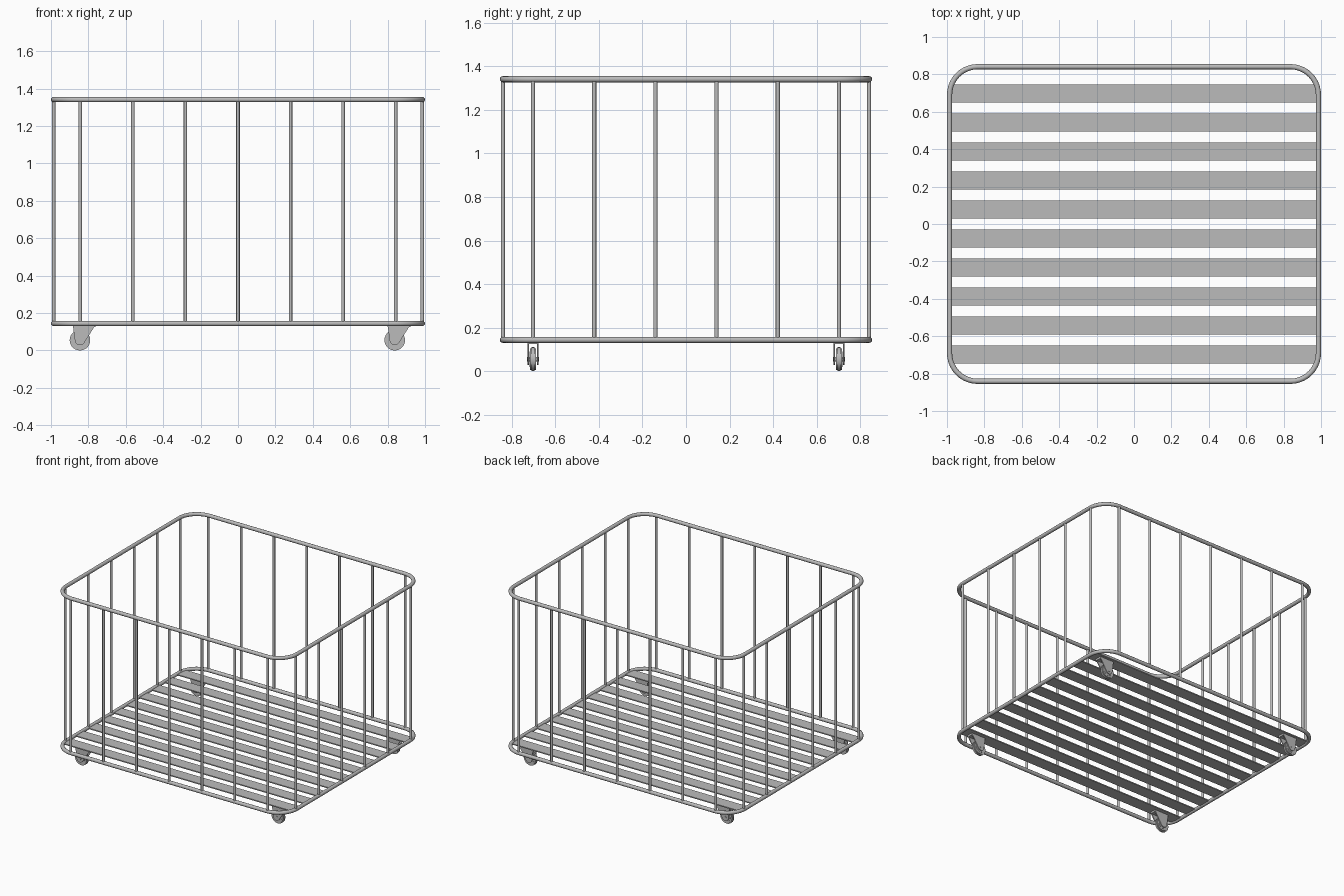
import bpy, bmesh, math
from mathutils import Matrix, Vector

cube = bpy.data.objects.get("Cube")
if cube:
    bpy.data.objects.remove(cube, do_unlink=True)

# One grey metal for everything
metal = bpy.data.materials.new("grey_metal")
metal.use_nodes = True
GREY = (0.5, 0.5, 0.5, 1)
metal.diffuse_color = GREY
metal.node_tree.nodes["Principled BSDF"].inputs["Base Color"].default_value = GREY

HX, HY = 0.986, 0.841           # rail centre lines
LOW, HIGH = 0.144, 1.341        # rail heights
RAIL, ROD, CORNER = 0.014, 0.0095, 0.15


def add_object(name, bm, smooth=True):
    bmesh.ops.recalc_face_normals(bm, faces=bm.faces)
    mesh = bpy.data.meshes.new(name)
    bm.to_mesh(mesh)
    bm.free()
    mesh.materials.append(metal)
    obj = bpy.data.objects.new(name, mesh)
    bpy.context.collection.objects.link(obj)
    if smooth:
        bpy.ops.object.select_all(action='DESELECT')
        obj.select_set(True)
        bpy.context.view_layer.objects.active = obj
        bpy.ops.object.shade_smooth_by_angle(angle=math.radians(40))
    return obj


def box(bm, centre, size):
    m = Matrix.Translation(centre) @ Matrix.Diagonal((*size, 1))
    bmesh.ops.create_cube(bm, size=1, matrix=m)


def cylinder(bm, centre, radius, depth, axis='Z', sides=12):
    m = Matrix.Translation(centre)
    if axis == 'Y':
        m = m @ Matrix.Rotation(math.pi / 2, 4, 'X')
    return bmesh.ops.create_cone(bm, cap_ends=True, segments=sides, radius1=radius,
                                 radius2=radius, depth=depth, matrix=m)["verts"]


def prism(bm, outline, y, thickness):
    """Extrude an x-z outline along y."""
    verts = [bm.verts.new((x, y - thickness / 2, z)) for x, z in outline]
    face = bm.faces.new(verts)
    new = bmesh.ops.extrude_face_region(bm, geom=[face])["geom"]
    moved = [v for v in new if isinstance(v, bmesh.types.BMVert)]
    bmesh.ops.translate(bm, verts=moved, vec=(0, thickness, 0))


# Rounded rectangular tube rails
def rail(name, z, steps=10, sides=12):
    bm = bmesh.new()
    rings = []
    for k, (sx, sy) in enumerate(((1, 1), (-1, 1), (-1, -1), (1, -1))):
        for i in range(steps + 1):
            a = math.pi / 2 * (k + i / steps)
            out = Vector((math.cos(a), math.sin(a), 0))
            c = Vector((sx * (HX - CORNER), sy * (HY - CORNER), z)) + out * CORNER
            ring = []
            for j in range(sides):
                t = math.tau * j / sides
                offset = out * math.cos(t) + Vector((0, 0, math.sin(t)))
                ring.append(bm.verts.new(c + offset * RAIL))
            rings.append(ring)
    for i, ring in enumerate(rings):
        nxt = rings[(i + 1) % len(rings)]
        for j in range(sides):
            k = (j + 1) % sides
            bm.faces.new((ring[j], nxt[j], nxt[k], ring[k]))
    add_object(name, bm)


rail("top_rail", HIGH)
rail("bottom_rail", LOW)

# Upright rods on the four sides
PITCH = 0.281
MID = (LOW + HIGH) / 2


def rods(name, places):
    bm = bmesh.new()
    for x, y in places:
        cylinder(bm, (x, y, MID), ROD, HIGH - LOW)
    add_object(name, bm)


for name, s in (("front", -1), ("back", 1)):
    rods(name + "_rods", [((i - 3) * PITCH, s * HY) for i in range(7)])
for name, s in (("right", -1), ("left", 1)):
    rods(name + "_rods", [(s * HX, (i - 2.5) * PITCH) for i in range(6)])

# Floor slats
bm = bmesh.new()
for i in range(10):
    box(bm, (0, (i - 4.5) * 0.155, LOW), (2 * HX, 0.095, 0.008))
add_object("floor_slats", bm, smooth=False)

# Casters, all trailing the same way
WHEEL_R = 0.055


def caster(name, x, y):
    # Wheel with rounded rim and a raised hub
    bm = bmesh.new()
    c = Vector((x, y, WHEEL_R))
    cylinder(bm, c, WHEEL_R, 0.026, 'Y', 28)
    rim = [e for e in bm.edges if len(e.link_faces) == 2
           and any(len(f.verts) > 4 for f in e.link_faces)]
    bmesh.ops.bevel(bm, geom=rim, offset=0.006, segments=2, affect='EDGES')
    cylinder(bm, c, 0.036, 0.03, 'Y', 24)
    add_object(name + "_wheel", bm)

    # Fork cheeks, top plate and axle
    bm = bmesh.new()
    outline = [(x + 0.083, 0.136), (x - 0.038, 0.136)]
    for i in range(9):
        a = math.radians(185 + 145 * i / 8)
        outline.append((x + 0.027 * math.cos(a), WHEEL_R + 0.027 * math.sin(a)))
    for side in (-1, 1):
        prism(bm, outline, y + side * 0.0215, 0.007)
    box(bm, (x + 0.0225, y, 0.132), (0.121, 0.05, 0.014))
    cylinder(bm, c, 0.01, 0.054, 'Y')
    add_object(name + "_fork", bm)


for side, x in (("right", -0.845), ("left", 0.838)):
    for end, y in (("front", -0.703), ("back", 0.703)):
        caster(f"{end}_{side}_caster", x, y)
